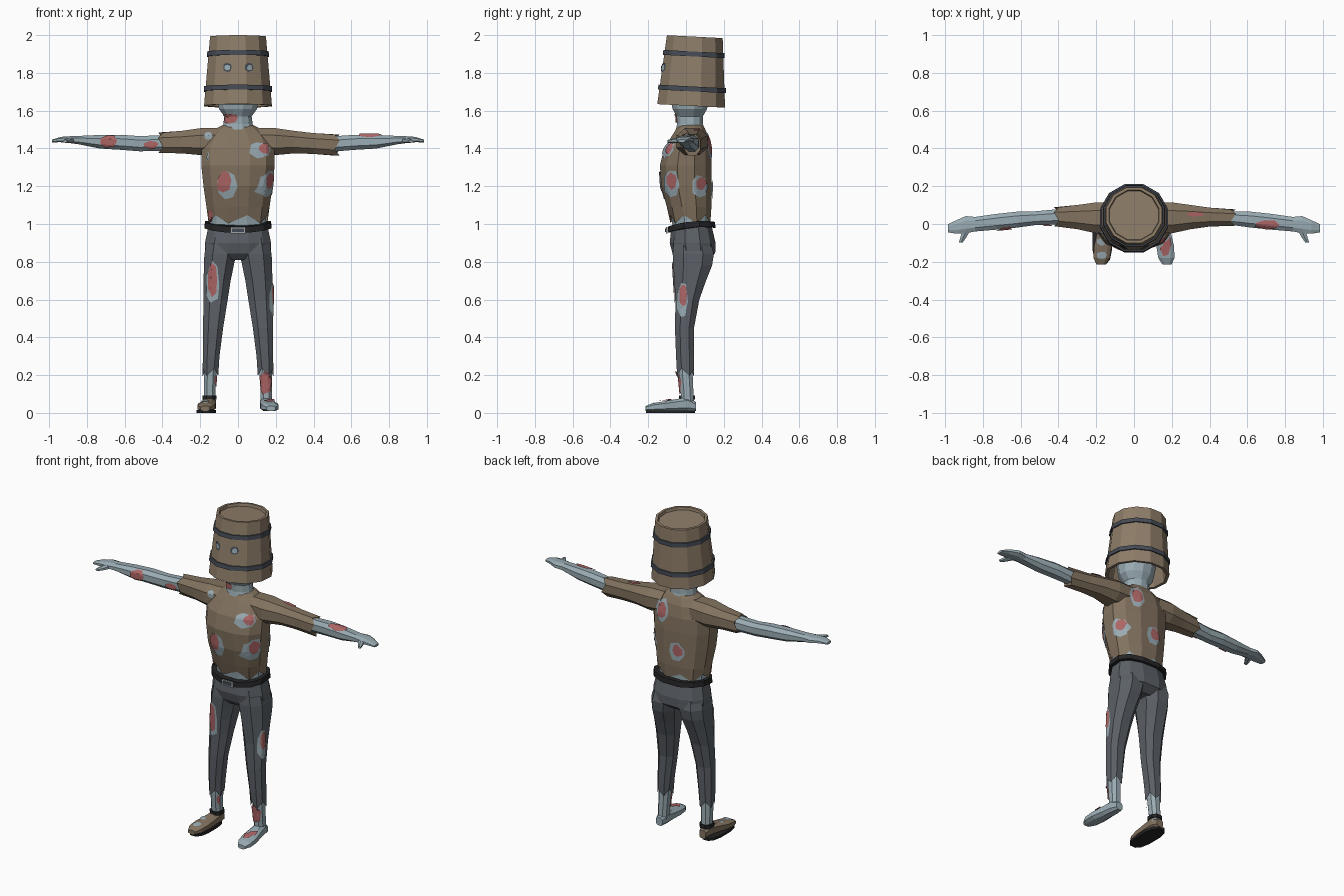
import bpy, bmesh, math, random
from mathutils import Vector, Matrix
from mathutils.bvhtree import BVHTree

if "Cube" in bpy.data.objects:
    bpy.data.objects.remove(bpy.data.objects["Cube"])

random.seed(4)


def material(name, col):
    m = bpy.data.materials.new(name)
    m.diffuse_color = (*col, 1)
    m.use_nodes = True
    m.node_tree.nodes["Principled BSDF"].inputs["Base Color"].default_value = m.diffuse_color
    return m


WOOD = material("brown wood", (.27, .205, .14))
CLOTH = material("brown cloth", (.225, .17, .115))
SKIN = material("pale skin", (.32, .41, .45))
FLESH = material("red flesh", (.42, .13, .13))
PANTS = material("grey trousers", (.105, .117, .134))
METAL = material("dark metal", (.06, .07, .09))
BLACK = material("black leather", (.018, .018, .02))
STEEL = material("buckle steel", (.35, .38, .40))
solids = []


def finish(name, bm, mat, solid=True):
    if solid:
        bmesh.ops.recalc_face_normals(bm, faces=bm.faces)
    me = bpy.data.meshes.new(name)
    bm.to_mesh(me)
    bm.free()
    me.materials.append(mat)
    ob = bpy.data.objects.new(name, me)
    bpy.context.collection.objects.link(ob)
    if solid:
        solids.append(ob)
    return ob


def loft(name, axis, rings, mat, n=8, power=.85, jag=0, caps=(True, True), flip=False):
    """Skin rings of (position, a0, a1, b0, b1) along an axis; jag tears the first ring."""
    bm = bmesh.new()
    loops = []
    for k, (p, a0, a1, b0, b1) in enumerate(rings):
        loop = []
        for i in range(n):
            t = 2 * math.pi * (i + .5) / n
            c, s = math.cos(t), math.sin(t)
            a = (a0 + a1) / 2 + (a1 - a0) / 2 * math.copysign(abs(c) ** power, c)
            b = (b0 + b1) / 2 + (b1 - b0) / 2 * math.copysign(abs(s) ** power, s)
            q = p + (jag * (1 if i % 2 else -1) if k == 0 else 0)
            co = {'z': (a, b, q), 'x': (q, a, b), 'y': (a, q, b)}[axis]
            loop.append(bm.verts.new((-co[0], co[1], co[2]) if flip else co))
        loops.append(loop)
    for l0, l1 in zip(loops, loops[1:]):
        for i in range(n):
            j = (i + 1) % n
            bm.faces.new((l0[i], l0[j], l1[j], l1[i]))
    if caps[0]:
        bm.faces.new(loops[0][::-1])
    if caps[1]:
        bm.faces.new(loops[-1])
    return finish(name, bm, mat)


# Torso: shirt with torn hem, bare waist, neck and head
loft("shirt", 'z', [
    (1.025, -.16, .16, -.085, .132), (1.09, -.172, .172, -.105, .138),
    (1.2, -.188, .188, -.135, .14), (1.31, -.2, .2, -.142, .14),
    (1.40, -.2, .2, -.12, .135), (1.47, -.16, .16, -.075, .12),
    (1.51, -.11, .11, -.05, .10), (1.525, -.08, .08, -.035, .09)],
    CLOTH, 12, jag=.022, caps=(False, True))
loft("waist", 'z', [(.96, -.15, .15, -.07, .125), (1.02, -.152, .152, -.078, .126),
                    (1.09, -.16, .16, -.09, .13)], SKIN, 12)
loft("neck_and_head", 'z', [
    (1.48, -.10, .10, -.06, .105), (1.53, -.08, .08, -.05, .092),
    (1.57, -.075, .075, -.052, .092), (1.61, -.105, .105, -.075, .115),
    (1.70, -.12, .12, -.09, .135), (1.88, -.10, .10, -.07, .13)], SKIN, 12, 1)

# Bucket over the head, tilted back a little
tilt = Matrix.Translation((0, .037, 1.81)) @ Matrix.Rotation(math.radians(-3), 4, 'X')


def turned(name, profile, mat, closed=False):
    rings = [(z, -r, r, -r, r) for r, z in profile]
    ob = loft(name, 'z', rings, mat, 12, 1, caps=(not closed, not closed))
    ob.data.transform(tilt)
    return ob


turned("bucket", [(.12, .15), (.168, -.185), (.186, -.185), (.153, .182),
                  (.137, .182), (.133, .165)], WOOD)
for name, z, r in (("lower_hoop", -.095, .187), ("upper_hoop", .09, .17)):
    turned(name, [(r - .015, z - .013), (r, z - .013), (r - .002, z + .013),
                  (r - .017, z + .013), (r - .015, z - .013)], METAL, True)

# Arms: sleeves of unequal length, bare forearms, thumbs
for side, flip, cuff in (("left", False, .525), ("right", True, .41)):
    end = (cuff, -.012, .08, 1.358, 1.477) if not flip else (cuff, -.015, .092, 1.372, 1.488)
    mid = [(.40, -.017, .09, 1.367, 1.485)] if not flip else []
    loft(side + "_sleeve", 'x', [end] + mid + [
        (.30, -.032, .105, 1.37, 1.497), (.20, -.055, .12, 1.36, 1.512),
        (.10, -.05, .115, 1.37, 1.512)], CLOTH, jag=.013, flip=flip)
    loft(side + "_arm", 'x', [
        (.36, -.005, .085, 1.385, 1.475), (.52, -.008, .07, 1.382, 1.468),
        (.62, -.022, .068, 1.39, 1.475), (.73, -.033, .056, 1.397, 1.474),
        (.84, -.042, .04, 1.42, 1.468), (.89, -.052, .045, 1.427, 1.466),
        (.94, -.054, .022, 1.432, 1.462), (.985, -.045, .0, 1.432, 1.447)],
        SKIN, flip=flip)
    loft(side + "_thumb", 'y', [(-.03, .86, .91, 1.428, 1.46), (-.07, .885, .92, 1.428, 1.452),
                                (-.098, .905, .928, 1.43, 1.445)], SKIN, 6, flip=flip)

# Trousers and belt
loft("trouser_seat", 'z', [(.985, -.162, .162, -.08, .14), (.9, -.18, .18, -.09, .16),
                           (.845, -.18, .18, -.075, .158), (.81, -.09, .09, -.04, .11)], PANTS, 12)
for side, flip in (("left", False), ("right", True)):
    loft(side + "_trouser_leg", 'z', [
        (.215, .102, .19, -.05, .045), (.3, .095, .189, -.056, .046), (.45, .075, .188, -.062, .046),
        (.6, .05, .188, -.06, .075), (.7, .034, .187, -.068, .112), (.78, .017, .186, -.074, .145),
        (.84, .004, .184, -.078, .155), (.93, .004, .165, -.07, .13)],
        PANTS, jag=.02, caps=(False, True), flip=flip)
    loft(side + "_shin", 'z', [(.04, .118, .182, -.03, .045), (.1, .118, .182, -.03, .042),
                               (.2, .112, .182, -.04, .038), (.3, .11, .178, -.045, .035)],
         SKIN, flip=flip)
    # One bare foot, one shoe
    loft("right_shoe" if flip else "left_foot", 'y', [
        (.052, .128, .175, .008, .06), (.01, .115, .187, .008, .085), (-.05, .115, .198, .008, .075),
        (-.12, .116, .215, .008, .062), (-.18, .126, .216, .008, .052), (-.215, .15, .2, .01, .036)],
        CLOTH if flip else SKIN, 8, .7, flip=flip)
loft("shoe_sole", 'z', [(0, .114, .222, -.214, .05), (.016, .114, .222, -.218, .052)],
     BLACK, 12, .75, flip=True)
loft("shoe_collar", 'z', [(.07, .11, .19, -.04, .052), (.092, .11, .19, -.04, .05)],
     BLACK, 8, flip=True)
belt = loft("belt", 'z', [(.962, -.183, .183, -.1, .16), (.994, -.18, .18, -.098, .157)], BLACK, 12)
for v in belt.data.vertices:
    v.co.z += .1 * v.co.y + .5 * v.co.x ** 2

# Buckle: a steel frame around a dark plate
for name, w, h, y, mat in (("buckle_frame", .078, .034, -.103, STEEL), ("buckle_plate", .062, .02, -.106, METAL)):
    bm = bmesh.new()
    bmesh.ops.create_cube(bm, size=1, matrix=Matrix.Translation((0, y, .967)) @ Matrix.Diagonal((w, .008, h, 1)))
    finish(name, bm, mat)

# Tears and wounds: thin irregular plates laid on the surface beneath
verts, polys = [], []
for ob in solids:
    base = len(verts)
    verts += [v.co.copy() for v in ob.data.vertices]
    polys += [[base + i for i in p.vertices] for p in ob.data.polygons]
tree = BVHTree.FromPolygons(verts, polys)
VIEWS = {
    'front': (lambda a, b: (a, -2, b), Vector((0, 1, 0))),
    'back': (lambda a, b: (a, 2, b), Vector((0, -1, 0))),
    'right': (lambda a, b: (2, a, b), Vector((-1, 0, 0))),
    'top': (lambda a, b: (a, b, 3), Vector((0, 0, -1)))}


def patch(name, view, box, mat, lift):
    origin, ray = VIEWS[view]
    a0, a1, b0, b1 = box
    n, sub, steps = 7, 3, 4
    corners = []
    for i in range(n):
        t, r = 2 * math.pi * (i + random.uniform(-.2, .2)) / n, random.uniform(.95, 1.15)
        corners.append(Vector((max(-1, min(1, r * math.cos(t))), max(-1, min(1, r * math.sin(t))))))
    edge = [corners[i].lerp(corners[(i + 1) % n], k / sub) for i in range(n) for k in range(sub)]
    bm = bmesh.new()

    def drop(p):
        a, b = (a0 + a1) / 2 + p.x * (a1 - a0) / 2, (b0 + b1) / 2 + p.y * (b1 - b0) / 2
        loc, nor, _, _ = tree.ray_cast(Vector(origin(a, b)), ray)
        if loc is None:
            return None
        return bm.verts.new(loc + (nor if nor.dot(ray) < 0 else -nor) * lift)

    rings = [[drop(p * k / steps) for p in edge] for k in range(1, steps + 1)]
    mid, m = drop(Vector((0, 0))), len(edge)
    for i in range(m):
        j = (i + 1) % m
        quads = [(mid, rings[0][i], rings[0][j])]
        quads += [(u[i], w[i], w[j], u[j]) for u, w in zip(rings, rings[1:])]
        for q in quads:
            if None not in q and max((x.co - y.co).length for x in q for y in q) < .08:
                f = bm.faces.new(q)
                f.normal_update()
                if f.normal.dot(ray) > 0:
                    f.normal_flip()
    finish(name, bm, mat, False)


tears = [
    ('front', -.11, 0, 1.13, 1.28), ('right', -.115, -.035, 1.14, 1.285), ('right', .03, .115, 1.14, 1.26),
    ('front', .06, .17, 1.345, 1.435), ('front', -.18, -.135, 1.445, 1.485),
    ('front', -.165, -.1, .575, .805), ('right', -.045, .01, .5, .69),
    ('back', .03, .13, 1.34, 1.49), ('back', -.08, .02, 1.13, 1.25),
    ('top', -.195, -.15, -.115, -.075), ('top', -.195, -.145, -.185, -.145)]
wounds = [
    ('front', -.11, -.035, 1.165, 1.28), ('right', -.1, -.045, 1.18, 1.275), ('right', .05, .105, 1.18, 1.25),
    ('front', .11, .16, 1.37, 1.425), ('front', -.08, 0, 1.53, 1.59), ('front', -.155, -.13, 1.01, 1.08),
    ('front', -.155, -.11, .61, .795), ('right', -.03, .005, .56, .68),
    ('back', .045, .115, 1.37, 1.47), ('back', -.07, -.005, 1.16, 1.24),
    ('front', -.73, -.64, 1.41, 1.465), ('front', -.5, -.42, 1.40, 1.44),
    ('top', .64, .77, -.025, .02), ('top', .28, .37, .04, .065),
    ('front', .115, .175, .1, .225), ('front', -.13, -.112, .14, .2), ('top', .14, .195, -.17, -.06)]
for i, (view, *box) in enumerate(tears):
    patch("tear_%d" % i, view, box, SKIN, .004)
for i, (view, *box) in enumerate(wounds):
    patch("wound_%d" % i, view, box, FLESH, .007)

# Eye holes in the bucket
for x in (-.055, .058):
    patch("eye_hole", 'front', (x - .022, x + .022, 1.805, 1.853), METAL, .004)
    patch("eye", 'front', (x - .014, x + .014, 1.812, 1.843), SKIN, .007)
